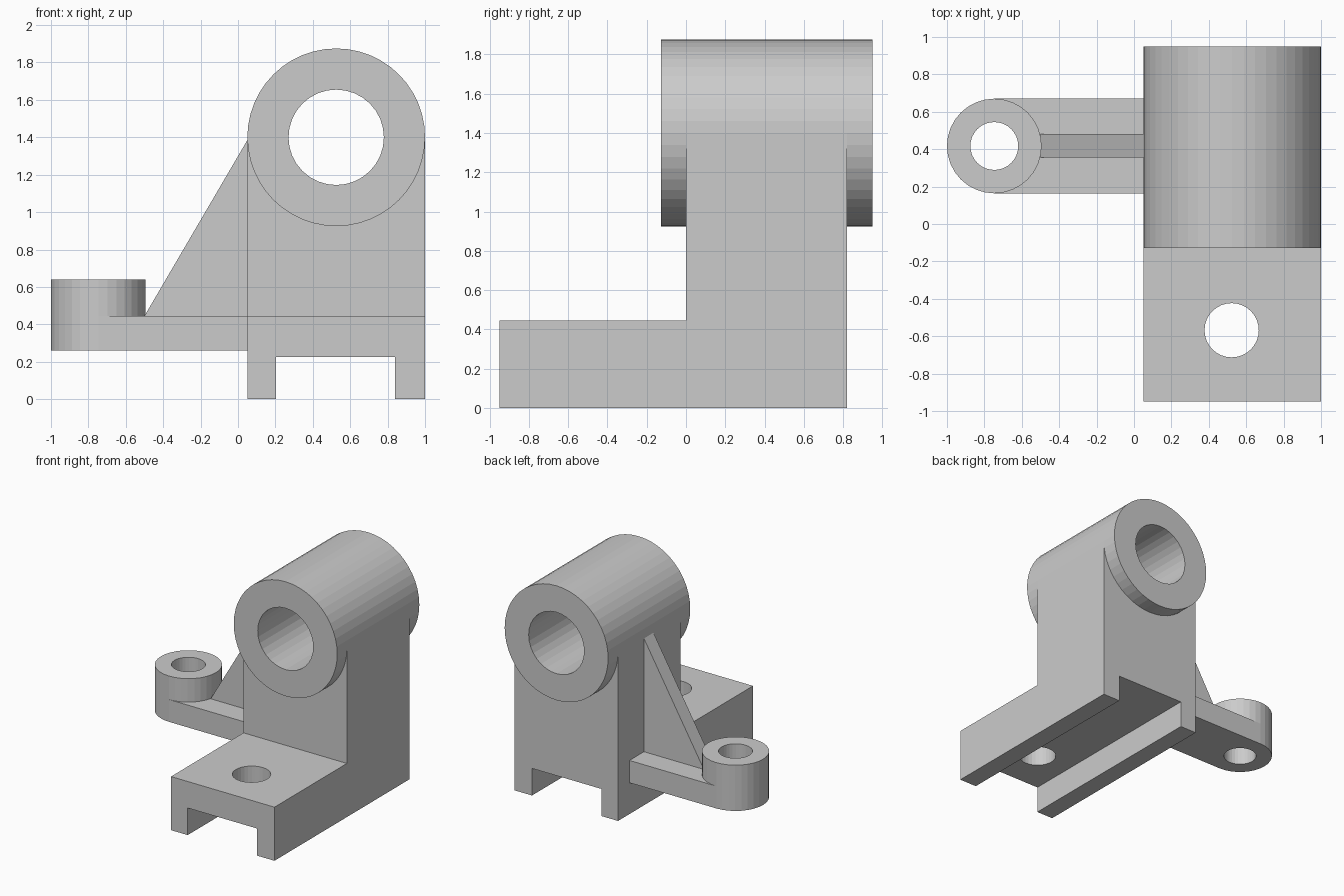
import bpy, bmesh
from math import cos, sin, tau
from mathutils import Vector

if "Cube" in bpy.data.objects:
    bpy.data.objects.remove(bpy.data.objects["Cube"])


def circle(cu, cv, r, n):
    return [(cu + r * cos(tau * i / n), cv + r * sin(tau * i / n)) for i in range(n)]


def prism(name, pts, axis, lo, hi):
    """Extrude a 2D profile along the given axis, from lo to hi."""
    place = {'x': lambda u, v, d: (d, u, v),
             'y': lambda u, v, d: (u, d, v),
             'z': lambda u, v, d: (u, v, d)}[axis]
    bm = bmesh.new()
    face = bm.faces.new([bm.verts.new(place(u, v, lo)) for u, v in pts])
    res = bmesh.ops.extrude_face_region(bm, geom=[face])
    verts = [g for g in res['geom'] if isinstance(g, bmesh.types.BMVert)]
    bmesh.ops.translate(bm, verts=verts, vec=Vector(place(0, 0, hi - lo)))
    bmesh.ops.recalc_face_normals(bm, faces=bm.faces)
    mesh = bpy.data.meshes.new(name)
    bm.to_mesh(mesh)
    bm.free()
    obj = bpy.data.objects.new(name, mesh)
    bpy.context.collection.objects.link(obj)
    return obj


def combine(target, tool, operation):
    """Apply one boolean step and discard the tool object."""
    mod = target.modifiers.new(operation.lower(), 'BOOLEAN')
    mod.operation, mod.solver, mod.object = operation, 'EXACT', tool
    bpy.context.view_layer.objects.active = target
    bpy.ops.object.modifier_apply(modifier=mod.name)
    bpy.data.objects.remove(tool)


def rect(u0, v0, u1, v1):
    return [(u0, v0), (u1, v0), (u1, v1), (u0, v1)]


X0, X1, DECK = 0.05, 1.0, 0.445
BX, BZ = 0.525, 1.4            # bearing axis
EX, EY, ER = -0.747, 0.417, 0.253   # side lug axis and radius

# L-shaped foot and upright
bracket = prism("bearing_bracket",
                [(-0.95, 0), (0.82, 0), (0.82, BZ), (0, BZ), (0, DECK), (-0.95, DECK)],
                'x', X0, X1)

# Bearing barrel, side arm, lug boss and sloped rib
additions = [
    prism("bearing_barrel", circle(BX, BZ, 0.475, 48), 'y', -0.127, 0.95),
    prism("side_arm", rect(EX, EY - ER, 0.15, EY + ER), 'z', 0.26, DECK),
    prism("lug_boss", circle(EX, EY, ER, 32), 'z', 0.26, 0.64),
    prism("rib", [(-0.5, DECK), (X0, 1.385), (0.15, 1.385), (0.15, 0.35), (-0.5, 0.35)],
          'y', 0.355, 0.48),
]
for part in additions:
    combine(bracket, part, 'UNION')

# Bore, underside channel, foot bolt hole and lug hole
cutters = [
    prism("bore_cutter", circle(BX, BZ, 0.255, 32), 'y', -1.2, 1.2),
    prism("channel_cutter", rect(0.203, -0.2, 0.84, 0.225), 'y', -1.2, 1.2),
    prism("foot_hole_cutter", circle(0.522, -0.568, 0.145, 32), 'z', -0.2, 0.7),
    prism("lug_hole_cutter", circle(EX, EY, 0.128, 32), 'z', 0, 0.9),
]
for part in cutters:
    combine(bracket, part, 'DIFFERENCE')
